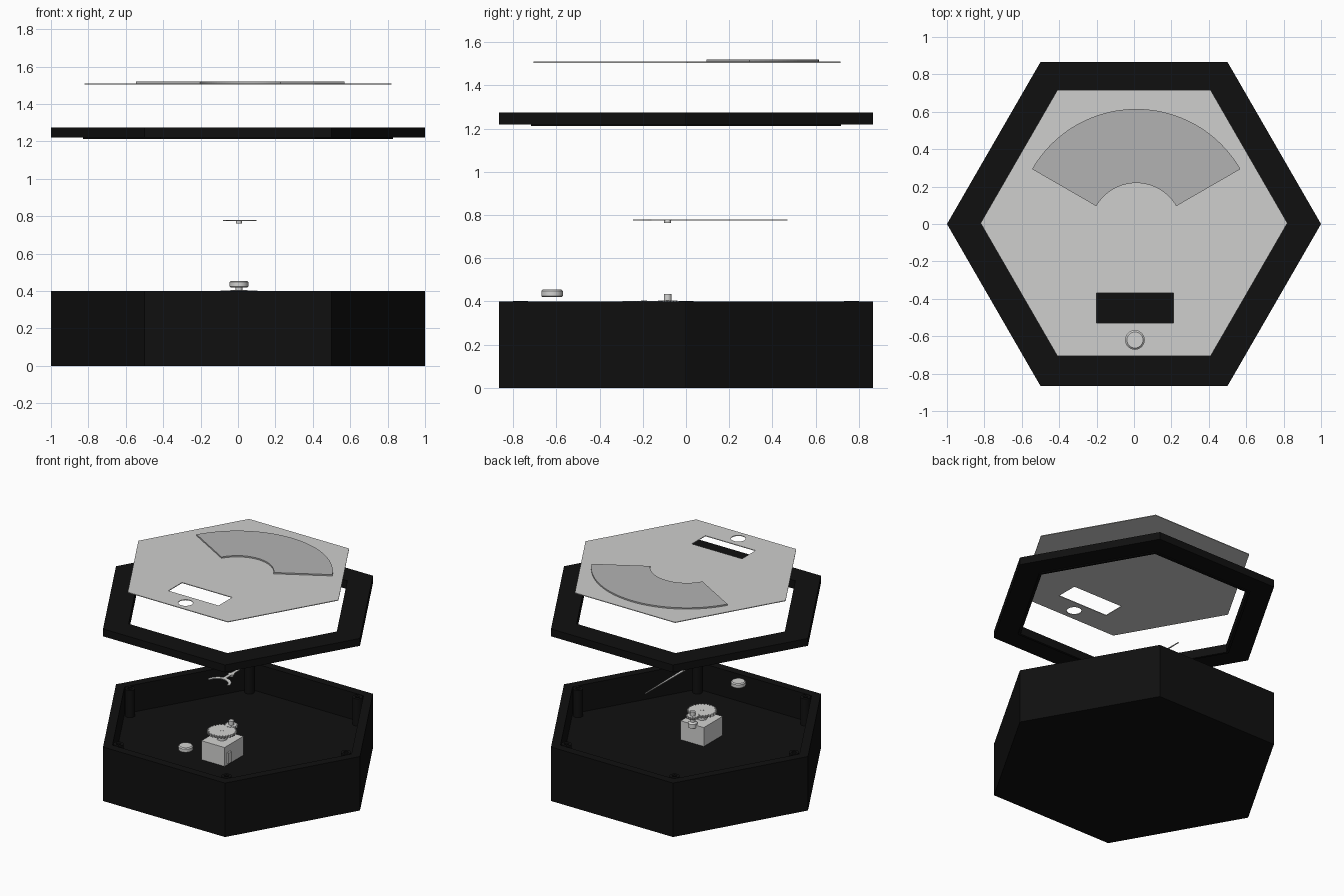
import bpy, bmesh
from math import cos, sin, pi, radians
from mathutils import Vector

if "Cube" in bpy.data.objects:
    bpy.data.objects.remove(bpy.data.objects["Cube"])


def material(name, color):
    m = bpy.data.materials.new(name)
    m.use_nodes = True
    m.diffuse_color = (*color, 1)
    bsdf = next(n for n in m.node_tree.nodes if n.type == 'BSDF_PRINCIPLED')
    bsdf.inputs["Base Color"].default_value = (*color, 1)
    return m


BLACK = material("black_plastic", (0.005, 0.005, 0.005))
PANEL = material("light_grey_panel", (0.62, 0.62, 0.61))
DIAL = material("mid_grey_dial", (0.45, 0.45, 0.45))
METAL = material("pale_grey_parts", (0.65, 0.65, 0.64))


def finish(name, bm, mat, smooth=False):
    bmesh.ops.recalc_face_normals(bm, faces=bm.faces)
    mesh = bpy.data.meshes.new(name)
    bm.to_mesh(mesh)
    bm.free()
    mesh.materials.append(mat)
    ob = bpy.data.objects.new(name, mesh)
    bpy.context.collection.objects.link(ob)
    if smooth:
        bpy.ops.object.select_all(action='DESELECT')
        ob.select_set(True)
        bpy.context.view_layer.objects.active = ob
        bpy.ops.object.shade_smooth_by_angle(angle=radians(35))
    return ob


def arc(cx, cy, r, a0, a1, n):
    """Points along an arc, angles in degrees."""
    angles = [radians(a0 + (a1 - a0) * i / n) for i in range(n + 1)]
    return [(cx + r * cos(a), cy + r * sin(a)) for a in angles]


def ring(cx, cy, r, n):
    return arc(cx, cy, r, 0, 360, n)[:-1]


def rect(x0, x1, y0, y1):
    return [(x0, y0), (x1, y0), (x1, y1), (x0, y1)]


def slab(name, loops, z0, z1, mat, smooth=False):
    """Flat plate: the first loop is the outline, the others are holes."""
    bm = bmesh.new()
    edges = []
    for loop in loops:
        vs = [bm.verts.new((x, y, z0)) for x, y in loop]
        edges += [bm.edges.new((vs[i - 1], vs[i])) for i in range(len(vs))]
    bmesh.ops.triangle_fill(bm, edges=edges, use_beauty=True, use_dissolve=False)
    out = bmesh.ops.extrude_face_region(bm, geom=bm.faces[:])
    top = [g for g in out["geom"] if isinstance(g, bmesh.types.BMVert)]
    bmesh.ops.translate(bm, verts=top, vec=(0, 0, z1 - z0))
    return finish(name, bm, mat, smooth)


def lathe(name, profile, sides, mat, centre=(0, 0), closed=False, smooth=False):
    """Turn a radius/height profile around a vertical axis."""
    bm = bmesh.new()
    vs = [bm.verts.new((r, 0, z)) for r, z in profile]
    edges = [bm.edges.new(p) for p in zip(vs, vs[1:])]
    if closed:
        edges.append(bm.edges.new((vs[-1], vs[0])))
    bmesh.ops.spin(bm, geom=vs + edges, cent=(0, 0, 0), axis=(0, 0, 1),
                   angle=2 * pi, steps=sides, use_merge=True)
    bmesh.ops.remove_doubles(bm, verts=bm.verts, dist=0.0001)
    bmesh.ops.translate(bm, verts=bm.verts, vec=(*centre, 0))
    return finish(name, bm, mat, smooth)


def gear_outline(cx, cy, r, depth, teeth):
    pts = []
    for i in range(teeth):
        for step, rad in ((0, r - depth), (0.3, r), (0.6, r), (0.9, r - depth)):
            a = 2 * pi * (i + step) / teeth
            pts.append((cx + rad * cos(a), cy + rad * sin(a)))
    return pts


CX = 0.005       # shared axis of the mechanism
PIVOT_Y = -0.085
GEAR_Y = -0.195

# Open hexagonal case with a raised floor
lathe("case", [(0, 0), (1, 0), (1, 0.4), (0.93, 0.4), (0.93, 0.2), (0, 0.2)], 6, BLACK)

# Screw posts in the corners
for i in range(6):
    a = i * pi / 3
    p = (0.885 * cos(a), 0.885 * sin(a))
    slab(f"screw_post_{i + 1}", [ring(*p, 0.035, 16), ring(*p, 0.016, 16)],
         0.2, 0.401, BLACK, True)

# Bezel with a shallow lip underneath
lathe("bezel", [(1, 1.22), (1, 1.275), (0.81, 1.275), (0.81, 1.213),
                (0.83, 1.213), (0.83, 1.22)], 6, BLACK, closed=True)

# Face panel with button hole and window
panel = slab("face_panel", [ring(0, 0.005, 0.82, 6), rect(-0.2, 0.212, -0.53, -0.37),
                            ring(CX, -0.62, 0.05, 32)], 1.505, 1.51, PANEL)

# Fan-shaped dial plate
slab("dial_plate", [arc(0.012, -0.028, 0.643, 30, 150, 48)
                    + arc(0.012, -0.028, 0.247, 150, 30, 32)], 1.51, 1.52, DIAL)

# Pointer: tapered needle, crescent counterweight and pivot stub
slab("pointer_needle", [[(CX - 0.012, -0.18), (CX + 0.012, -0.18), (CX + 0.011, PIVOT_Y),
                         (CX + 0.003, 0.47), (CX - 0.003, 0.47), (CX - 0.011, PIVOT_Y)]],
     0.775, 0.78, METAL)
slab("pointer_crescent", [arc(0.01, -0.25, 0.09, 8, 172, 24)
                          + arc(0.01, -0.262, 0.075, 168, 12, 24)], 0.775, 0.78, METAL)
slab("pointer_hub", [ring(CX, PIVOT_Y, 0.022, 24)], 0.775, 0.78, METAL)
lathe("pointer_stub", [(0, 0.762), (0.016, 0.762), (0.016, 0.776), (0, 0.776)],
      24, METAL, (CX, PIVOT_Y), smooth=True)

# Motor block with a small connector on its side
slab("motor_body", [rect(-0.09, 0.1, -0.3, -0.08)], 0.2, 0.34, METAL)
slab("motor_connector", [rect(0.1, 0.112, -0.27, -0.235)], 0.21, 0.29, METAL)

# Drive gear on its hub
slab("drive_gear", [gear_outline(CX, GEAR_Y, 0.1, 0.012, 28), ring(CX, GEAR_Y, 0.014, 16)],
     0.385, 0.403, METAL)
lathe("drive_gear_hub", [(0, 0.34), (0.035, 0.34), (0.035, 0.385), (0.014, 0.385),
                         (0.014, 0.405), (0, 0.405)], 24, METAL, (CX, GEAR_Y), smooth=True)

# Pinion and the output shaft that carries the pointer
slab("pinion", [gear_outline(CX, PIVOT_Y, 0.045, 0.008, 14)], 0.388, 0.405, METAL)
lathe("output_shaft", [(0, 0.32), (0.032, 0.32), (0.032, 0.35), (0.018, 0.36),
                       (0.018, 0.435), (0, 0.435)], 24, METAL, (CX, PIVOT_Y), smooth=True)

# Push button
lathe("push_button", [(0, 0.42), (0.045, 0.42), (0.05, 0.425), (0.05, 0.448),
                      (0.043, 0.455), (0, 0.455)], 32, METAL, (CX, -0.62), smooth=True)
